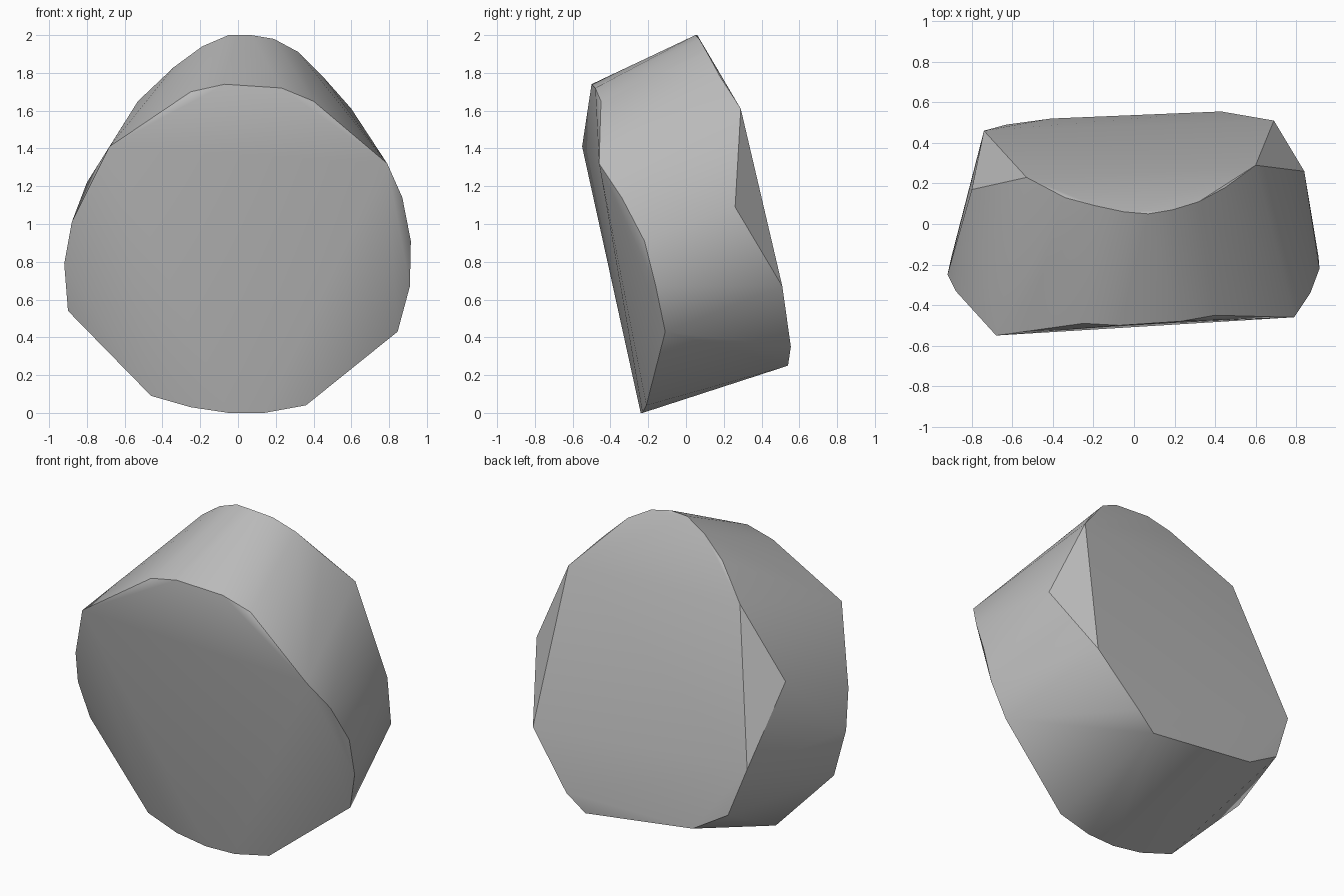
import bpy
import bmesh
import math

# Remove the default object
default = bpy.data.objects.get("Cube")
if default:
    bpy.data.objects.remove(default, do_unlink=True)


def make_material(name, colour):
    material = bpy.data.materials.new(name)
    material.use_nodes = True
    material.diffuse_color = colour
    material.node_tree.nodes["Principled BSDF"].inputs["Base Color"].default_value = colour
    return material


def make_hull(name, outlines, material):
    """Stretch a tight skin around several outlines of corner points."""
    bm = bmesh.new()
    for outline in outlines:
        for corner in outline:
            bm.verts.new(corner)
    result = bmesh.ops.convex_hull(bm, input=bm.verts[:])
    spare = {v for v in result["geom_interior"] + result["geom_unused"]
             if isinstance(v, bmesh.types.BMVert)}
    bmesh.ops.delete(bm, geom=list(spare), context="VERTS")
    bmesh.ops.recalc_face_normals(bm, faces=bm.faces[:])
    mesh = bpy.data.meshes.new(name)
    bm.to_mesh(mesh)
    bm.free()
    mesh.materials.append(material)
    obj = bpy.data.objects.new(name, mesh)
    bpy.context.collection.objects.link(obj)
    return obj


# Rim of the leaning front face: crown, left flank, foot, right flank
front_crown = [(-.68, -.55, 1.41), (-.25, -.49, 1.7), (-.07, -.5, 1.74),
               (.23, -.48, 1.72), (.4, -.45, 1.65), (.79, -.46, 1.32)]
front_left = [(.87, -.34, 1.14), (.915, -.22, .91), (.91, -.16, .67), (.845, -.11, .43)]
front_foot = [(.36, -.21, .04), (.14, -.23, 0), (-.05, -.24, 0),
              (-.25, -.24, .03), (-.46, -.22, .09)]
front_right = [(-.9, -.16, .54), (-.92, -.25, .79), (-.88, -.33, 1.01)]

# Rim of the back face: rounded crown, then the flanks and foot
back_crown = [(-.53, .23, 1.65), (-.34, .13, 1.83), (-.19, .09, 1.94),
              (-.05, .06, 2), (.07, .05, 2), (.19, .07, 1.98),
              (.32, .11, 1.91), (.45, .18, 1.78), (.6, .29, 1.61)]
back_flanks = [(.84, .26, 1.09), (.69, .51, .67), (-.74, .46, .77), (-.8, .17, 1.22)]
back_foot = [(.43, .555, .35), (.31, .54, .25), (-.41, .52, .34), (-.63, .49, .47)]

# Boulder
stone_grey = make_material("stone grey", (.5, .5, .5, 1))
boulder = make_hull("boulder", [front_crown, front_left, front_foot, front_right,
                                back_crown, back_flanks, back_foot], stone_grey)

# Smooth shading with crisp edges
bpy.ops.object.select_all(action="DESELECT")
boulder.select_set(True)
bpy.context.view_layer.objects.active = boulder
bpy.ops.object.shade_smooth_by_angle(angle=math.radians(30))
